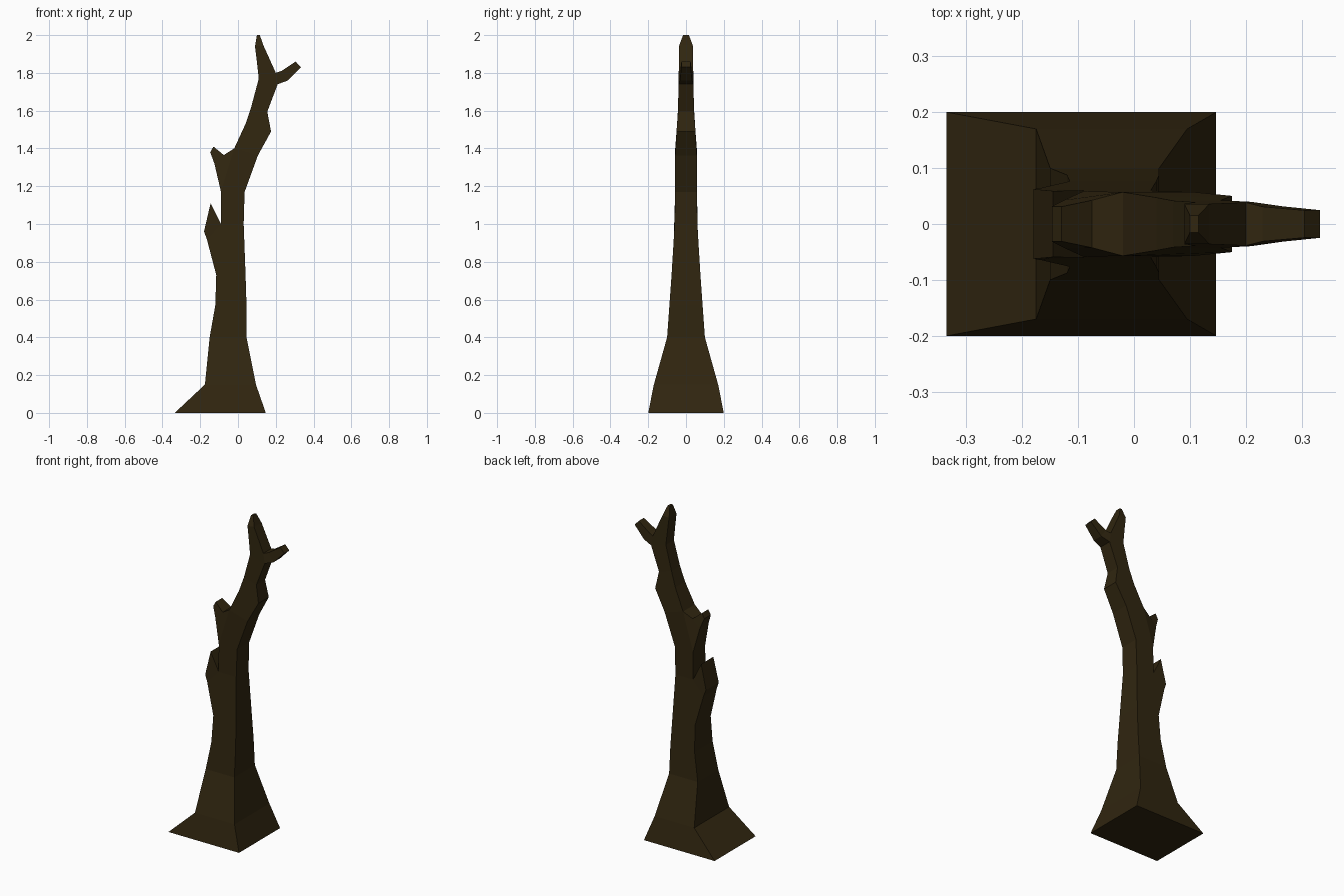
import bpy, bmesh

default_cube = bpy.data.objects.get("Cube")
if default_cube:
    bpy.data.objects.remove(default_cube, do_unlink=True)

# Bark colour
bark = bpy.data.materials.new("dark_brown_bark")
bark.use_nodes = True
bark.diffuse_color = (.03, .019, .005, 1)
shader = bark.node_tree.nodes["Principled BSDF"]
shader.inputs["Base Color"].default_value = bark.diffuse_color
shader.inputs["Roughness"].default_value = .9

# Height and half depth: a wide foot, a slim middle and a pinched tip
thickness = [(0, .2), (.15, .17), (.4, .1), (.75, .075), (1, .06),
             (1.4, .057), (1.6, .042), (1.95, .036), (2, .015)]


def half_depth(height):
    """Blend linearly between the neighbouring thickness stations."""
    for (low, wide), (high, narrow) in zip(thickness, thickness[1:]):
        if height <= high:
            blend = (height - low) / (high - low)
            return wide + (narrow - wide) * blend
    return thickness[-1][1]


def cut(height, left, right, lean=0):
    """Cross-cut of the trunk whose right end is raised by its lean."""
    return (left, height), (right, height + lean * (right - left))


def limb(name, cuts, taper=1):
    """Loft a four-sided limb through its cuts, thinning towards the tip."""
    bm = bmesh.new()
    rings = []
    for index, (left, right) in enumerate(cuts):
        shrink = taper ** (index / (len(cuts) - 1))
        ring = []
        for (x, z), side in ((left, -1), (right, -1), (right, 1), (left, 1)):
            ring.append(bm.verts.new((x, side * shrink * half_depth(z), z)))
        rings.append(ring)

    # Side walls and end caps
    for lower, upper in zip(rings, rings[1:]):
        for corner in range(4):
            previous = corner - 1
            bm.faces.new((lower[previous], lower[corner],
                          upper[corner], upper[previous]))
    bm.faces.new(reversed(rings[0]))
    bm.faces.new(rings[-1])

    # Cuts that share an end close into wedges
    bmesh.ops.remove_doubles(bm, verts=bm.verts, dist=.001)
    bmesh.ops.recalc_face_normals(bm, faces=bm.faces)
    mesh = bpy.data.meshes.new(name)
    bm.to_mesh(mesh)
    bm.free()
    mesh.materials.append(bark)
    bpy.context.collection.objects.link(bpy.data.objects.new(name, mesh))


# Trunk: level cuts up the bole, then cuts that dip as the neck bends right
bole = [cut(*row) for row in (
    (0, -.335, .147), (.15, -.175, .095), (.4, -.15, .045), (.57, -.12, .045),
    (.73, -.115, .04), (1, -.09, .03), (1.17, -.09, .035))]
neck = [cut(*row, lean=-.3) for row in (
    (1.4, -.02, .105), (1.53, .04, .175), (1.62, .07, .155), (1.77, .11, .21))]
limb("trunk", bole + neck)

# Broken leader standing on the neck
fork_crotch = (.2, 1.8)
limb("leader", [((.11, 1.77), fork_crotch)] + [cut(*row, lean=.1) for row in (
    (1.86, .1, .17), (1.94, .09, .135), (2, .1, .115))])

# Wedge of wood joining the leader and the twig
limb("fork_wedge", [neck[-1], ((.11, 1.77), fork_crotch)])

# Twig reaching to the left
limb("left_twig", [(fork_crotch, neck[-1][1]),
                   ((.23, 1.81), (.265, 1.76)),
                   ((.305, 1.86), (.333, 1.83))], taper=.65)

# Broken stubs on the right, rooted on the trunk cuts
limb("upper_stub", [(bole[-1][0], neck[0][0]),
                    ((-.125, 1.32), (-.075, 1.365)),
                    ((-.147, 1.38), (-.13, 1.41))], taper=.55)
limb("lower_stub", [(bole[-3][0], bole[-2][0]),
                    ((-.165, .92), bole[-2][0]),
                    ((-.18, .96), (-.145, 1.11))])
